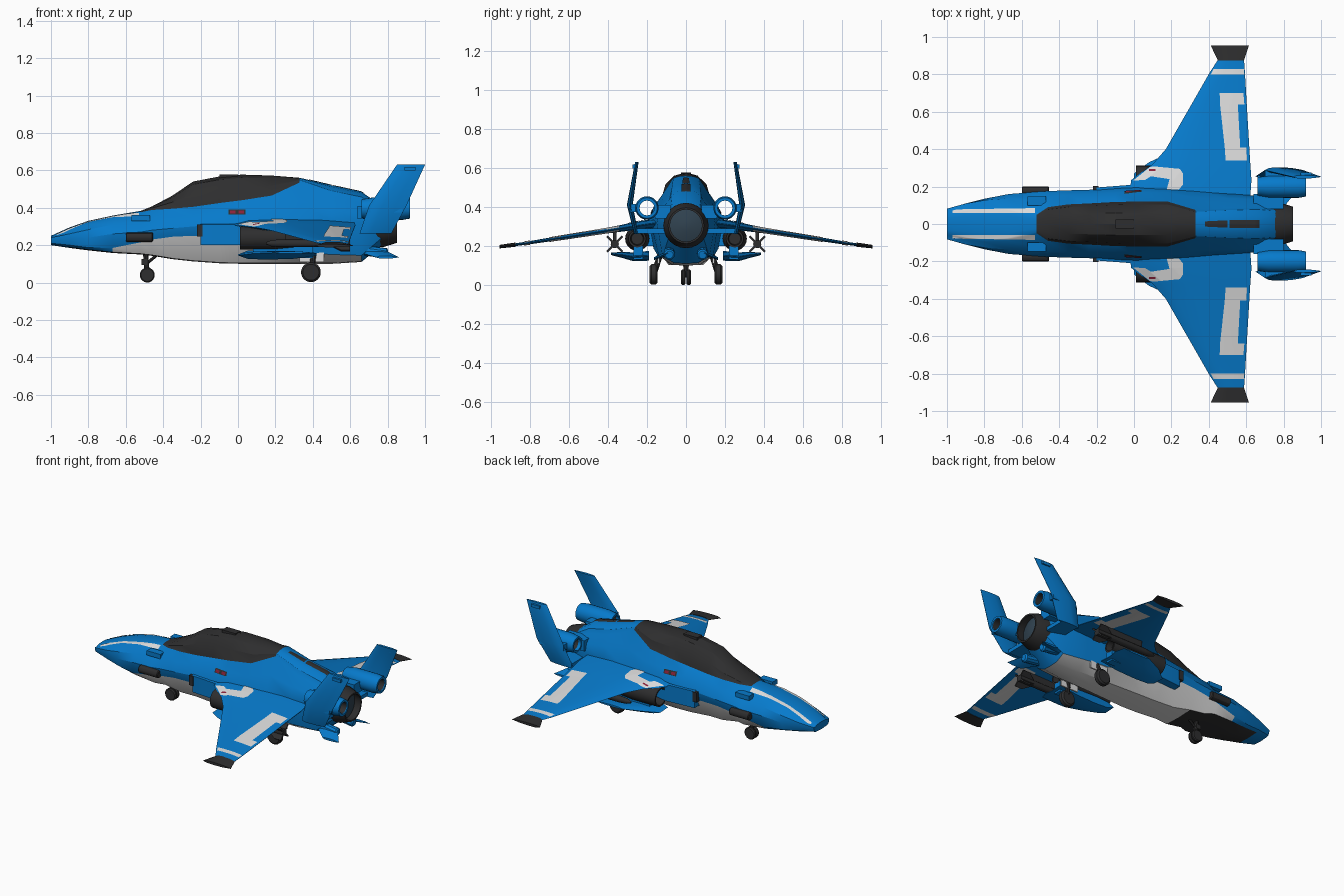
import bpy, bmesh, math
from mathutils import Vector
from mathutils.bvhtree import BVHTree

if "Cube" in bpy.data.objects:
    bpy.data.objects.remove(bpy.data.objects["Cube"])


def material(name, r, g, b):
    m = bpy.data.materials.new(name)
    m.diffuse_color = (r, g, b, 1)
    m.use_nodes = True
    m.node_tree.nodes["Principled BSDF"].inputs["Base Color"].default_value = m.diffuse_color
    return m


BLUE = material("blue paint", 0.002, 0.195, 0.6)
WHITE = material("white paint", 0.7, 0.7, 0.7)
DARK = material("dark grey", 0.027, 0.027, 0.028)
SLATE = material("slate nozzle", 0.03, 0.055, 0.08)
RED = material("dull red", 0.25, 0.015, 0.04)


def finish(name, bm, mats, angle=30):
    me = bpy.data.meshes.new(name)
    bm.to_mesh(me)
    bm.free()
    for m in mats:
        me.materials.append(m)
    me.shade_smooth()
    me.set_sharp_from_angle(angle=math.radians(angle))
    ob = bpy.data.objects.new(name, me)
    bpy.context.collection.objects.link(ob)
    return ob


def loft(name, rings, mats, rule=None, caps=True, angle=30):
    """Skin a list of closed rings; rule(ring, side) picks the material."""
    bm = bmesh.new()
    vs = [[bm.verts.new(p) for p in ring] for ring in rings]
    n = len(rings[0])
    for i in range(len(vs) - 1):
        for j in range(n):
            k = (j + 1) % n
            f = bm.faces.new((vs[i][j], vs[i][k], vs[i + 1][k], vs[i + 1][j]))
            if rule:
                f.material_index = rule(i, j)
    if caps:
        bm.faces.new(vs[0])
        bm.faces.new(vs[-1])
    bmesh.ops.remove_doubles(bm, verts=bm.verts, dist=1e-5)
    bmesh.ops.recalc_face_normals(bm, faces=bm.faces)
    return finish(name, bm, mats, angle)


def lathe(name, y, z, profile, mat, n=20, caps=True):
    """Round part about an axis along x; profile is (x, radius)."""
    rings = [[(x, y + r * math.cos(2 * math.pi * k / n), z + r * math.sin(2 * math.pi * k / n))
              for k in range(n)] for x, r in profile]
    return loft(name, rings, [mat], caps=caps)


def rod(name, p, q, r, mat, n=16, bevel=0):
    p, q = Vector(p), Vector(q)
    d = (q - p).normalized()
    u = d.orthogonal().normalized()
    v = d.cross(u)
    L = (q - p).length
    stops = [(0, r), (L, r)] if not bevel else [(0, r - bevel), (bevel, r), (L - bevel, r), (L, r - bevel)]
    rings = [[p + d * t + rr * (u * math.cos(2 * math.pi * k / n) + v * math.sin(2 * math.pi * k / n))
              for k in range(n)] for t, rr in stops]
    return loft(name, rings, [mat])


def box(name, x0, x1, y0, y1, z0, z1, mat):
    ring = lambda x: [(x, y0, z0), (x, y1, z0), (x, y1, z1), (x, y0, z1)]
    return loft(name, [ring(x0), ring(x1)], [mat])


def blade(name, stations, mat):
    """Wing-like part: stations are (y, z, front x, rear x, thickness, thickness direction)."""
    rings = []
    for y, z, a, b, t, up in stations:
        up = Vector(up) * t / 2
        at = lambda f, s: Vector((a + (b - a) * f, y, z)) + up * s
        rings.append([at(0, 0), at(.12, .8), at(.35, 1), at(.7, .8), at(1, .1),
                      at(1, -.1), at(.7, -.8), at(.35, -1), at(.12, -.8)])
    return loft(name, rings, [mat], angle=35)


def decal(name, quads, target, d, mat, n=12, lift=.003):
    """Thin painted plate: quads projected along d onto the target."""
    me = target.data
    tree = BVHTree.FromPolygons([v.co for v in me.vertices], [p.vertices[:] for p in me.polygons])
    d = Vector(d)
    bm = bmesh.new()
    for quad in quads:
        a, b, c, e = [Vector(p) for p in quad]
        grid = []
        for i in range(n + 1):
            row = []
            for j in range(n + 1):
                p = a.lerp(b, i / n).lerp(e.lerp(c, i / n), j / n)
                hit = tree.ray_cast(p - d * 2, d)[0]
                row.append(bm.verts.new(hit - d * lift) if hit else None)
            grid.append(row)
        for i in range(n):
            for j in range(n):
                vs = (grid[i][j], grid[i + 1][j], grid[i + 1][j + 1], grid[i][j + 1])
                if all(vs):
                    f = bm.faces.new(vs)
                    f.normal_update()
                    if f.normal.dot(d) > 0:
                        f.normal_flip()
    return finish(name, bm, [mat])


# Fuselage: x, belly z, belly-paint edge (y, z), widest (y, z), canopy rail (y, z); crest z apart
SECTIONS = [
    (-1.0, .20, .072, .21, .08, .225, .06, .24), (-.9, .185, .10, .20, .11, .23, .085, .275),
    (-.8, .172, .12, .187, .135, .24, .095, .31), (-.67, .158, .15, .185, .16, .26, .09, .342),
    (-.52, .15, .165, .215, .172, .27, .05, .376), (-.46, .143, .168, .23, .176, .28, .09, .388),
    (-.35, .125, .17, .245, .18, .29, .105, .395), (-.24, .113, .175, .25, .183, .30, .11, .405),
    (-.1, .103, .18, .25, .19, .31, .118, .425), (.02, .10, .18, .235, .195, .32, .12, .44),
    (.18, .10, .165, .185, .19, .32, .12, .465), (.33, .10, .15, .16, .18, .32, .075, .535),
    (.5, .10, .14, .15, .165, .32, .085, .46), (.66, .11, .12, .145, .15, .32, .09, .43),
    (.77, .20, .09, .24, .11, .31, .08, .37)]
CREST = [.25, .295, .33, .358, .383, .407, .465, .54, .567, .577, .572, .56, .52, .485, .41]
rings = []
for i, ((x, zb, w2, z2, w3, z3, w5, z5), zt) in enumerate(zip(SECTIONS, CREST)):
    h = zt - z5
    wb = w2 * (.82 if i < 5 else .65 if i < 7 else .5)
    half = [(wb, zb + .004), (w2, z2), (w3, z3), ((w3 + w5) / 2 + .012, (z3 + z5) / 2 + .008), (w5, z5),
            (w5 * .87, z5 + h * .5), (w5 * .5, z5 + h * .88)]
    rings.append([(x, 0, zb)] + [(x, y, z) for y, z in half] + [(x, 0, zt)]
                 + [(x, -y, z) for y, z in reversed(half)])


def paint(i, j):
    j = min(j, 15 - j)  # same on both sides
    if j >= 5:
        return 2 if 4 <= i <= 10 else 0
    if j == 0:
        return 2 if 1 <= i <= 5 else 1 if 6 <= i <= 12 else 0
    if j == 1:
        return 1 if 3 <= i <= 12 else 0
    return 0


body = loft("fuselage", rings, [BLUE, WHITE, DARK], paint, angle=28)
box("canopy_ridge", -.10, 0, -.025, .025, .55, .578, DARK)
decal("spine_vent", [[(.38, -.014, 0), (.50, -.02, 0), (.50, .02, 0), (.38, .014, 0)],
                     [(.51, -.022, 0), (.67, -.022, 0), (.67, .022, 0), (.51, .022, 0)]], body, (0, 0, -1), DARK)

# Rear nozzle
lathe("main_nozzle", 0, .305, [(.72, .118), (.78, .115), (.85, .092), (.85, .082), (.79, .09)], DARK, 24, False)
lathe("nozzle_core", 0, .305, [(.77, .09), (.80, .088), (.82, .03)], SLATE, 24)

for s, side in ((1, "left"), (-1, "right")):
    Z = (0, 0, 1)
    # Main wing and dark tip
    wing = blade(side + "_wing", [(s * .12, .322, -.03, .62, .05, Z), (s * .235, .306, -.015, .628, .045, Z),
                 (s * .32, .293, .10, .622, .036, Z), (s * .40, .280, .17, .617, .03, Z),
                 (s * .81, .216, .405, .593, .016, Z), (s * .88, .206, .45, .588, .014, Z)], BLUE)
    blade(side + "_wing_tip", [(s * .875, .207, .448, .588, .022, Z), (s * .955, .197, .41, .615, .018, Z)], DARK)

    # Painted wing brackets, stripes and root hooks
    def flat(*pts):
        return [(x, s * y, 0) for x, y in pts]
    bracket = [flat((.49, .34), (.605, .34), (.60, .41), (.485, .41)),
               flat((.485, .41), (.568, .41), (.555, .64), (.46, .64)),
               flat((.46, .64), (.59, .64), (.585, .70), (.458, .70)),
               flat((.41, .80), (.59, .80), (.587, .83), (.426, .83))]
    hook = [flat((-.005, .232), (.06, .236), (.11, .308), (.085, .305)),
            flat((.06, .236), (.09, .255), (.16, .303), (.11, .308)),
            flat((.09, .255), (.19, .24), (.245, .295), (.16, .303)),
            flat((.175, .185), (.24, .185), (.262, .21), (.19, .24)),
            flat((.19, .24), (.262, .21), (.262, .27), (.245, .295))]
    decal(side + "_wing_top_stripes", bracket, wing, (0, 0, -1), WHITE)
    decal(side + "_wing_under_stripes", bracket, wing, (0, 0, 1), WHITE)
    decal(side + "_wing_root_hook", hook, wing, (0, 0, -1), WHITE)
    decal(side + "_wing_root_mark", [flat((.08, .283), (.115, .283), (.115, .293), (.08, .293))],
          wing, (0, 0, -1), RED, 3, .006)

    # Nose stripes and side markings
    decal(side + "_nose_stripe", [flat((-.97, .06), (-.53, .058), (-.53, .085), (-.97, .078))],
          body, (0, 0, -1), WHITE, 24)

    def panel(x0, x1, z0, z1):
        return [[(x0, 0, z0), (x1, 0, z0), (x1, 0, z1), (x0, 0, z1)]]
    decal(side + "_side_mark_border", panel(-.05, .04, .364, .39), body, (0, -s, 0), DARK, 4)
    for k, x in enumerate((-.042, .004)):
        decal(f"{side}_side_mark_{k + 1}", panel(x, x + .028, .369, .385), body, (0, -s, 0), RED, 4, .006)

    # Nose guns, sensor boxes and intake cheeks
    rod(side + "_nose_gun", (-.6, s * .176, .243), (-.455, s * .176, .243), .026, DARK, 12, .005)
    box(side + "_sensor_box", -.57, -.47, s * .10, s * .148, .33, .36, BLUE)
    loft(side + "_intake_cheek", [[(x, s * .14, .2), (x, s * w, .2), (x, s * w, .31), (x, s * .14, .325)]
         for x, w in ((-.2, .195), (.02, .212), (.2, .20))], [BLUE])
    box(side + "_cheek_slot", -.22, -.19, s * .16, s * .203, .245, .31, DARK)

    # Under-wing nacelle with open mouth and blue lower fairing
    lathe(side + "_nacelle", s * .25, .238, [(.07, .05), (.01, .052), (.01, .062), (.2, .062), (.4, .045),
          (.4, .035), (.36, .03)], DARK)
    blade(side + "_nacelle_fairing", [(s * .19, .15, .0, .42, .05, Z), (s * .27, .145, .0, .42, .045, Z),
          (s * .33, .155, .08, .42, .03, Z), (s * .385, .16, .2, .4, .012, Z)], BLUE)
    box(side + "_nacelle_pylon", .08, .4, s * .22, s * .27, .13, .20, BLUE)

    # Missile with four tail fins and a rail
    lathe(side + "_missile", s * .365, .21, [(.15, .006), (.18, .017), (.23, .021), (.6, .021)], DARK, 12)
    box(side + "_missile_rail", .25, .52, s * .357, s * .373, .22, .285, DARK)
    for k in range(4):
        a = math.pi / 4 + k * math.pi / 2
        u = Vector((0, math.cos(a), math.sin(a)))
        t = Vector((0, -u.z, u.y)) * .005
        c = Vector((0, s * .365, .21))
        loft(f"{side}_missile_fin_{k + 1}",
             [[c + u * r + Vector((x, 0, 0)) + t * g for x, g in ((x0, 1), (.6, 1), (.6, -1), (x0, -1))]
              for r, x0 in ((.015, .49), (.056, .55))], [DARK])

    # Tail pods: open tubes with mounts
    lathe(side + "_tail_pod", s * .2, .395, [(.66, .05), (.72, .06), (.88, .06), (.92, .053), (.92, .038),
          (.66, .038), (.66, .05)], BLUE, 20, False)
    lathe(side + "_tail_pod_liner", s * .2, .395, [(.68, .036), (.915, .036)], DARK, 20, False)
    box(side + "_pod_mount", .64, .80, s * .08, s * .16, .34, .41, BLUE)
    box(side + "_pod_fin_joint", .70, .88, s * .25, s * .29, .375, .415, BLUE)

    # Bent tail fin with a small block near the top
    blade(side + "_tail_fin", [(s * .255, .262, .65, .82, .022, (0, 1, 0)), (s * .288, .41, .70, .90, .03, (0, 1, 0)),
          (s * .252, .63, .85, 1.0, .018, (0, 1, 0))], BLUE)
    box(side + "_fin_block", .89, .95, s * .25, s * .275, .598, .618, BLUE)
    box(side + "_fin_brace", .66, .78, s * .10, s * .262, .265, .29, BLUE)

    # Ventral tail spikes
    rod(side + "_ventral_pod", (.62, s * .085, .18), (.80, s * .085, .155), .028, BLUE, 10, .008)
    blade(side + "_ventral_fin", [(s * .09, .165, .64, .80, .025, Z), (s * .165, .135, .74, .86, .014, Z)], BLUE)

    # Main landing gear
    rod(side + "_main_wheel", (.39, s * .145, .055), (.39, s * .187, .055), .053, DARK, 20, .01)
    rod(side + "_main_strut", (.39, s * .165, .055), (.41, s * .125, .18), .015, DARK, 10)
    box(side + "_gear_door", .33, .46, s * .135, s * .145, .11, .16, WHITE)

# Nose landing gear
for y in (-.014, .014):
    rod("nose_wheel", (-.485, y - .011, .04), (-.485, y + .011, .04), .04, DARK, 18, .006)
rod("nose_strut", (-.485, 0, .04), (-.495, 0, .17), .014, DARK, 10)
rod("nose_brace", (-.49, 0, .10), (-.43, 0, .15), .008, DARK, 8)
box("nose_lamp", -.515, -.48, -.015, .015, .095, .125, DARK)
